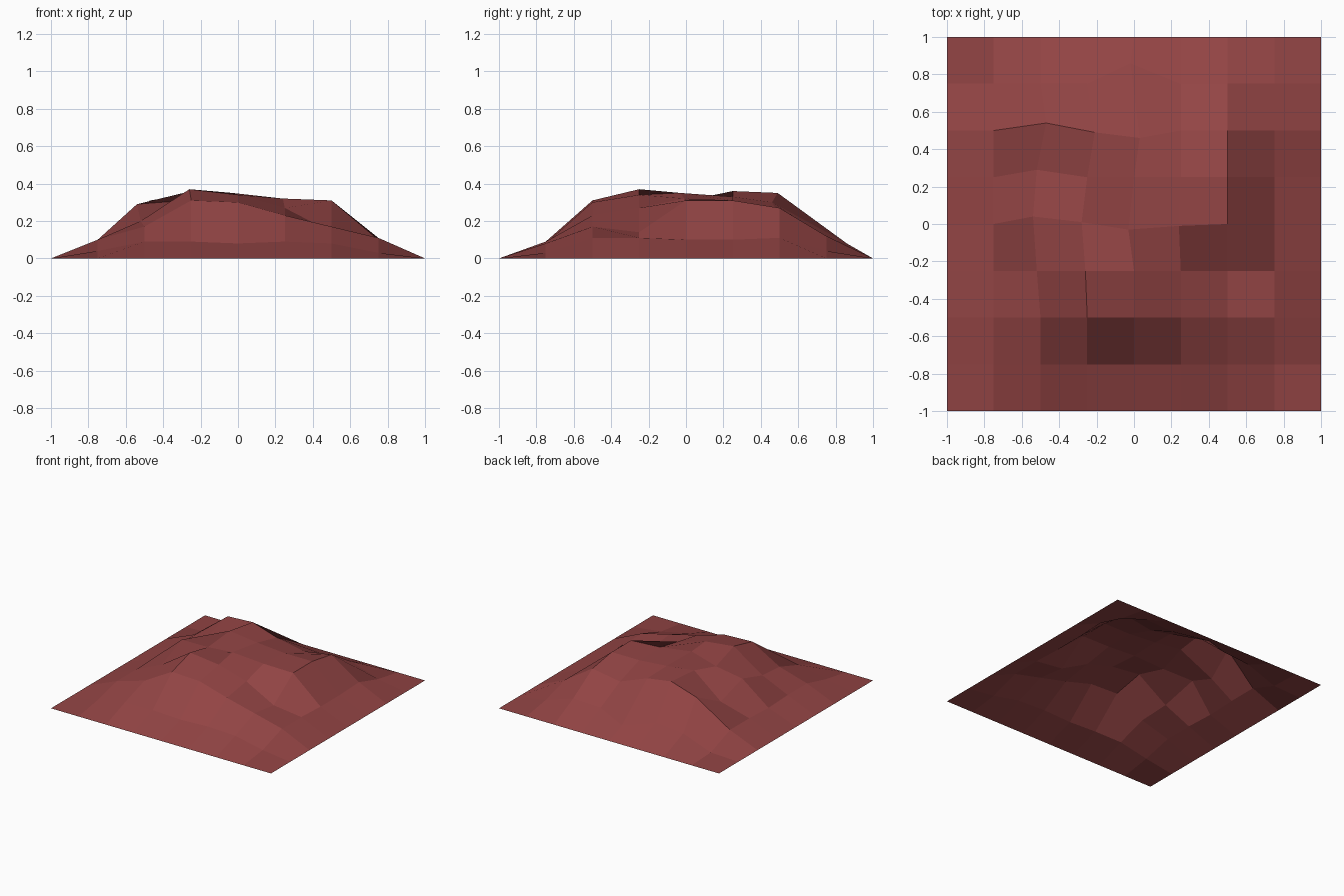
import bpy
import bmesh

# Remove the default object only
default_object = bpy.data.objects.get("Cube")
if default_object:
    bpy.data.objects.remove(default_object, do_unlink=True)


def make_material(name, colour):
    material = bpy.data.materials.new(name)
    material.use_nodes = True
    material.diffuse_color = colour
    shader = next(n for n in material.node_tree.nodes if n.type == "BSDF_PRINCIPLED")
    shader.inputs["Base Color"].default_value = colour
    return material


# Inner heights in hundredths, rows from front to back, columns from -x to +x
heights = (
    (4, 9, 9, 8, 9, 8, 3),
    (10, 17, 31, 30, 23, 17, 11),
    (10, 20, 37, 34, 27, 14, 11),
    (9, 29, 31, 35, 32, 31, 10),
    (10, 19, 36, 33, 31, 31, 10),
    (10, 31, 35, 30, 23, 27, 11),
    (1, 10, 12, 8, 11, 12, 4),
)

# Sideways nudges of crest points, keyed by (row, column)
nudges = {
    (2, 1): (-.02, 0), (2, 2): (-.01, 0),
    (3, 1): (-.04, .04), (3, 2): (-.03, .01), (3, 3): (-.03, -.03), (3, 4): (-.01, -.01),
    (4, 1): (-.02, .04),
    (5, 1): (.03, .04), (5, 2): (.04, -.01), (5, 3): (.03, -.04),
    (6, 3): (-.02, .11),
}

# Mound: a flat square sheet with its inner points raised
SPACING = 0.25
CELLS = 8
mesh = bpy.data.meshes.new("mound")
bm = bmesh.new()
bmesh.ops.create_grid(bm, x_segments=CELLS, y_segments=CELLS, size=1)
for vert in bm.verts:
    column = round((vert.co.x + 1) / SPACING) - 1
    row = round((vert.co.y + 1) / SPACING) - 1
    inside = 0 <= row < len(heights) and 0 <= column < len(heights)
    if inside:
        shift_x, shift_y = nudges.get((row, column), (0, 0))
        vert.co.x += shift_x
        vert.co.y += shift_y
        vert.co.z = heights[row][column] / 100
for face in bm.faces:
    face.smooth = False
bm.to_mesh(mesh)
bm.free()

mesh.materials.append(make_material("earth red", (.29, .058, .058, 1)))
mound = bpy.data.objects.new("mound", mesh)
bpy.context.collection.objects.link(mound)
